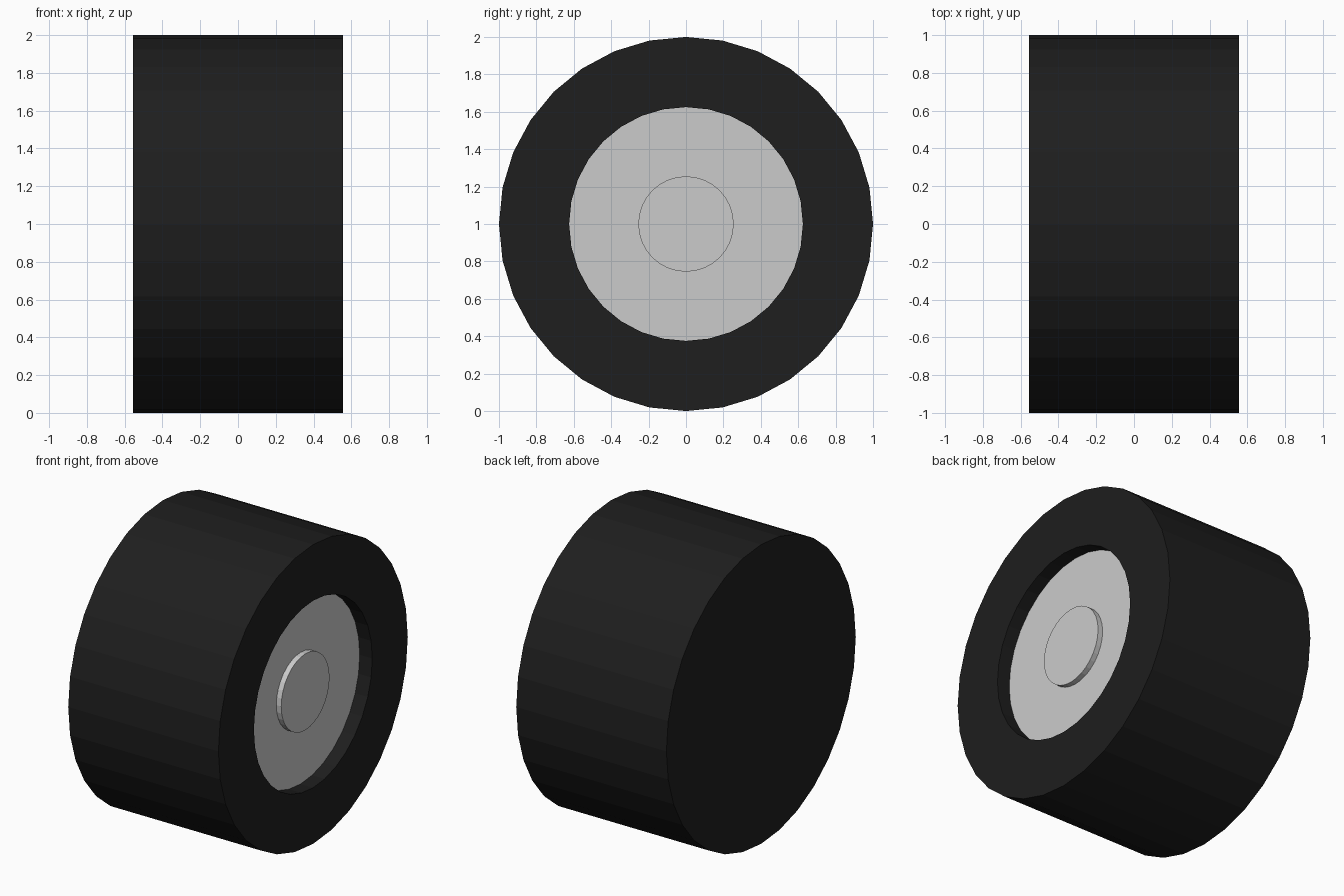
import bpy, bmesh, math

if "Cube" in bpy.data.objects:
    bpy.data.objects.remove(bpy.data.objects["Cube"])

SIDES = 32


def lathe(name, profile, sides=SIDES):
    """Revolve (x, radius) points around the wheel axle; zero radius closes the end."""
    bm = bmesh.new()
    rings = []
    for x, r in profile:
        rings.append([bm.verts.new((x, r * math.sin(a), 1 + r * math.cos(a)))
                      for a in (2 * math.pi * i / sides for i in range(sides))])
    for lower, upper in zip(rings, rings[1:]):
        for i in range(sides):
            j = (i + 1) % sides
            bm.faces.new((lower[i], lower[j], upper[j], upper[i]))
    bm.faces.new(rings[0])
    bm.faces.new(rings[-1])
    bmesh.ops.recalc_face_normals(bm, faces=bm.faces)
    mesh = bpy.data.meshes.new(name)
    bm.to_mesh(mesh)
    bm.free()
    obj = bpy.data.objects.new(name, mesh)
    bpy.context.collection.objects.link(obj)
    return obj


W = 0.555        # half width
RIM_X = 0.462    # recessed rim face
HUB_X = 0.498    # raised hub face

# Tyre with flat closed inner side and a shallow recess on the outer side
tyre = lathe("tyre", [(-W, 1.0), (W, 1.0), (W, 0.625), (RIM_X - 0.002, 0.625)])
rubber = bpy.data.materials.new("rubber")
rubber.diffuse_color = (0.013, 0.013, 0.013, 1)
rubber.use_nodes = True
rubber.node_tree.nodes["Principled BSDF"].inputs["Base Color"].default_value = rubber.diffuse_color
tyre.data.materials.append(rubber)

# Grey rim: recessed disc with raised hub cap
lathe("rim", [(RIM_X - 0.002, 0.625), (RIM_X, 0.625), (RIM_X, 0.255), (HUB_X, 0.255)])
